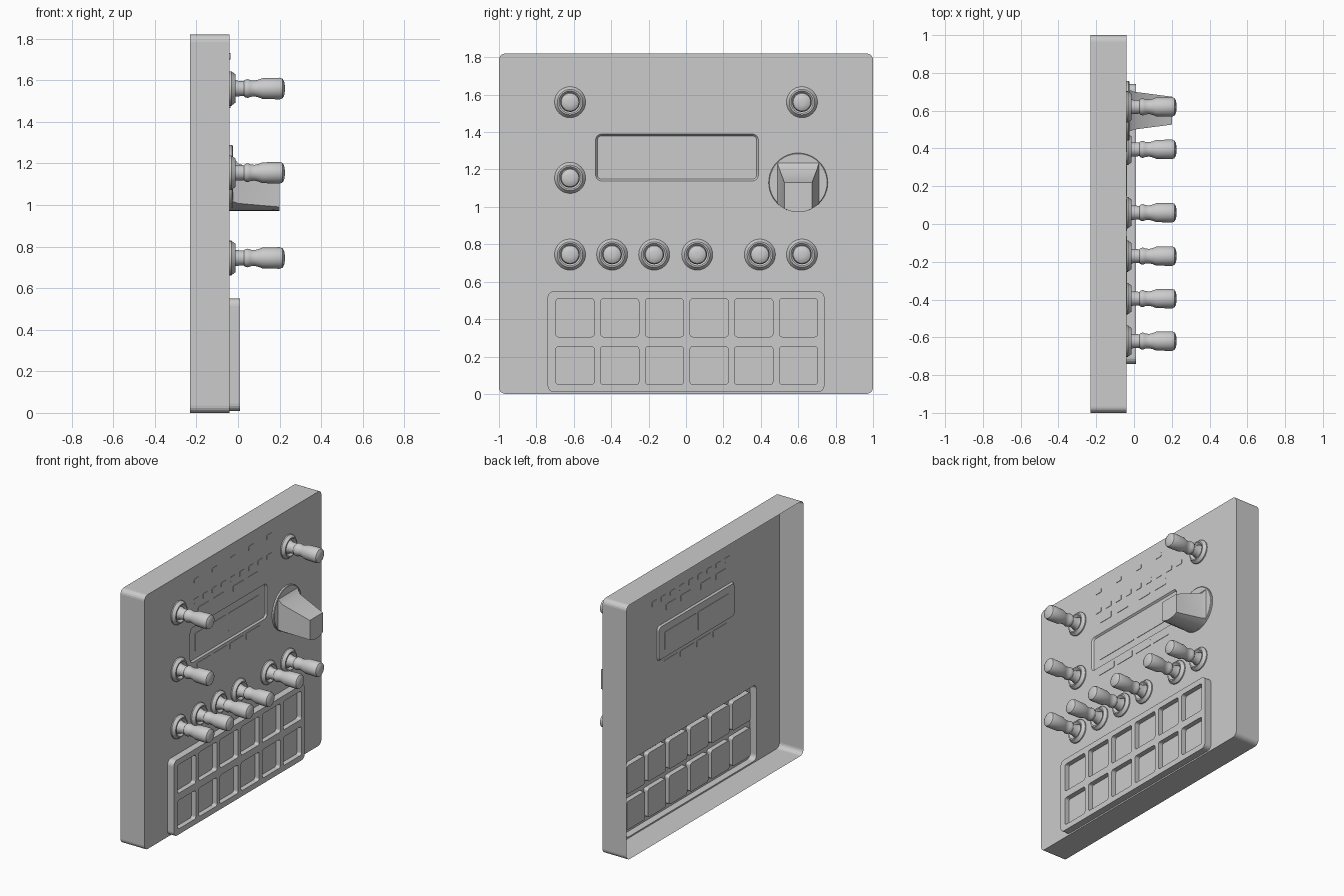
import bpy, bmesh, math
from mathutils import Vector

cube = bpy.data.objects.get("Cube")
if cube:
    bpy.data.objects.remove(cube, do_unlink=True)

grey = bpy.data.materials.new("plain grey")
grey.use_nodes = True
grey.diffuse_color = (0.6, 0.6, 0.6, 1)
grey.node_tree.nodes["Principled BSDF"].inputs["Base Color"].default_value = (0.6, 0.6, 0.6, 1)

FACE, BACK, RIM = -0.04, -0.23, 0.01   # depth of panel face, open back, pad frame


def finish(bm, name, smooth=False):
    bmesh.ops.remove_doubles(bm, verts=bm.verts, dist=0.00001)
    bmesh.ops.recalc_face_normals(bm, faces=bm.faces)
    # open shells: make the outward +x side the front
    if sum(f.normal.x * f.calc_area() for f in bm.faces) < -0.001:
        bmesh.ops.reverse_faces(bm, faces=bm.faces)
    mesh = bpy.data.meshes.new(name)
    bm.to_mesh(mesh)
    bm.free()
    mesh.materials.append(grey)
    obj = bpy.data.objects.new(name, mesh)
    bpy.context.collection.objects.link(obj)
    if smooth:
        bpy.ops.object.select_all(action='DESELECT')
        obj.select_set(True)
        bpy.context.view_layer.objects.active = obj
        bpy.ops.object.shade_smooth_by_angle(angle=math.radians(35))
    return obj


def rounded(cy, cz, w, h, r, n=5):
    """Rounded rectangle outline as (y, z) points."""
    pts = []
    for q, (sy, sz) in enumerate([(1, 1), (-1, 1), (-1, -1), (1, -1)]):
        for i in range(n + 1):
            a = math.pi / 2 * (q + i / n)
            pts.append((cy + sy * (w / 2 - r) + r * math.cos(a),
                        cz + sz * (h / 2 - r) + r * math.sin(a)))
    return pts


def ring(bm, pts, x):
    return [bm.verts.new((x, y, z)) for y, z in pts]


def skin(bm, a, b):
    for i in range(len(a)):
        j = (i + 1) % len(a)
        bm.faces.new((a[i], a[j], b[j], b[i]))


def fill(bm, *rings):
    """Flat sheet bounded by the first ring, with the others as holes."""
    edges = []
    for r in rings:
        for i in range(len(r)):
            pair = (r[i], r[(i + 1) % len(r)])
            edges.append(bm.edges.get(pair) or bm.edges.new(pair))
    bmesh.ops.triangle_fill(bm, use_beauty=True, edges=edges, normal=Vector((1, 0, 0)))


# Casing: face sheet with screen recess and pad opening, walls open at the back
body = rounded(0, 0.91, 2, 1.82, 0.035)
pad_outline = rounded(0, 0.28, 1.48, 0.54, 0.035)
bm = bmesh.new()
front = ring(bm, body, FACE)
skin(bm, front, ring(bm, body, BACK))
screen_edge = ring(bm, rounded(-0.048, 1.264, 0.87, 0.25, 0.03), FACE)
screen_floor = ring(bm, rounded(-0.048, 1.264, 0.852, 0.232, 0.024), FACE - 0.012)
skin(bm, screen_edge, screen_floor)
fill(bm, screen_floor)
fill(bm, front, screen_edge, ring(bm, pad_outline, FACE))
finish(bm, "casing")

# Raised pad frame with twelve sunken pads
bm = bmesh.new()
outer = ring(bm, pad_outline, RIM)
skin(bm, outer, ring(bm, pad_outline, FACE))
holes = []
for row in range(2):
    for col in range(6):
        shape = rounded(0.004 + (col - 2.5) * 0.239, 0.152 + row * 0.255, 0.204, 0.204, 0.015, 3)
        top, floor = ring(bm, shape, RIM), ring(bm, shape, RIM - 0.035)
        skin(bm, top, floor)
        bm.faces.new(floor)
        holes.append(top)
fill(bm, outer, *holes)
finish(bm, "pad_frame")


def plate(name, cy, cz, w, h, x=FACE):
    """Thin plate showing on both sides of its sheet."""
    bm = bmesh.new()
    shape = rounded(cy, cz, w, h, 0.006, 2)
    a, b = ring(bm, shape, x - 0.003), ring(bm, shape, x + 0.003)
    skin(bm, a, b)
    bm.faces.new(a)
    bm.faces.new(b)
    finish(bm, name)


# Small lamps, labels and display windows
for i in range(5):
    plate("upper_lamp", (i - 2) * 0.205, 1.715, 0.06, 0.03)
for i in range(9):
    plate("lower_lamp", (i - 4) * 0.103, 1.57, 0.06, 0.035)
for y in (-0.335, -0.165, 0.06, 0.225):
    plate("upper_button", y, 1.49, 0.115, 0.045)
for i in range(4):
    plate("lower_button", -0.05 + (i - 1.5) * 0.185, 1.095, 0.16, 0.045)
for y in (-0.235, 0.14):
    plate("display_window", y, 1.264, 0.35, 0.13, FACE - 0.012)

# Slim turned knobs on dished collars: (depth, radius)
PROFILE = [(-0.04, 0.083), (-0.032, 0.083), (-0.012, 0.068), (-0.012, 0.06),
           (-0.028, 0.045), (-0.01, 0.038), (0.028, 0.036), (0.036, 0.043),
           (0.048, 0.045), (0.06, 0.04), (0.08, 0.038), (0.1, 0.043),
           (0.118, 0.05), (0.2, 0.052), (0.214, 0.047), (0.222, 0.034), (0.225, 0.015)]


def circle(cy, cz, r, n):
    return [(cy + r * math.cos(math.tau * i / n), cz + r * math.sin(math.tau * i / n)) for i in range(n)]


def turned(name, cy, cz, profile, n=32):
    bm = bmesh.new()
    rings = [ring(bm, circle(cy, cz, r, n), x) for x, r in profile]
    for a, b in zip(rings, rings[1:]):
        skin(bm, a, b)
    bm.faces.new(rings[0])
    bm.faces.new(rings[-1])
    finish(bm, name, smooth=True)


spots = [(-0.62, 1.56), (0.62, 1.56), (-0.62, 1.155)]
spots += [(y, 0.745) for y in (-0.62, -0.395, -0.17, 0.06, 0.395, 0.62)]
for y, z in spots:
    turned("knob", y, z, PROFILE)

# Large selector: round base and a tapered pointer following the base at its foot
CY, CZ, R = 0.6, 1.13, 0.158
turned("selector_base", CY, CZ, [(FACE, R), (FACE + 0.012, R), (FACE + 0.015, R - 0.004)], 48)
bm = bmesh.new()
rings = []
for x, half, top in [(-0.03, 0.112, 1.24), (0.0, 0.1, 1.2), (0.2, 0.074, 1.13)]:
    pts = [(CY + half, top), (CY - half, top)]
    for i in range(9):
        dy = half * (i / 4 - 1)
        pts.append((CY + dy, CZ - math.sqrt(R * R - dy * dy)))
    rings.append(ring(bm, pts, x))
for a, b in zip(rings, rings[1:]):
    skin(bm, a, b)
bm.faces.new(rings[0])
bm.faces.new(rings[-1])
finish(bm, "selector_pointer", smooth=True)
